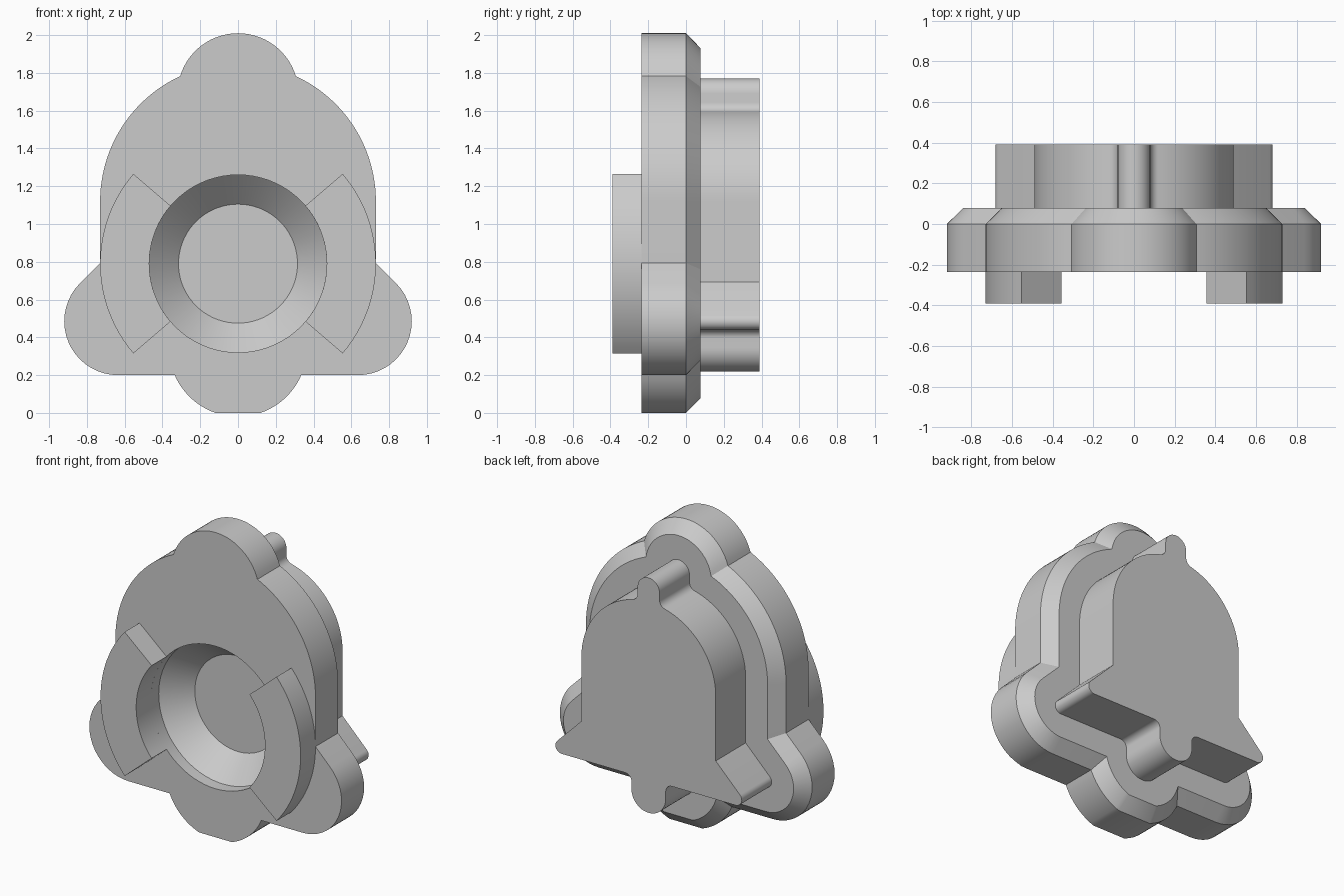
import bpy, bmesh
from math import sin, cos, asin, acos, pi, radians, sqrt

if "Cube" in bpy.data.objects:
    bpy.data.objects.remove(bpy.data.objects["Cube"])

grey = bpy.data.materials.new("plain grey")
grey.diffuse_color = (0.6, 0.6, 0.6, 1)
grey.use_nodes = True
grey.node_tree.nodes["Principled BSDF"].inputs["Base Color"].default_value = grey.diffuse_color


def arc(cx, cz, r, a0, a1, n):
    return [(cx + r * cos(a0 + (a1 - a0) * i / n), cz + r * sin(a0 + (a1 - a0) * i / n))
            for i in range(n + 1)]


def mirrored(half):
    """Close a right-hand half outline (bottom to top) with its mirror image."""
    left = [(-x, z) for x, z in reversed(half) if x > 1e-4]
    return half + left


def add_ring(bm, pts, y):
    return [bm.verts.new((x, y, z)) for x, z in pts]


def bridge(bm, a, b):
    n = len(a)
    for i in range(n):
        j = (i + 1) % n
        bm.faces.new((a[i], a[j], b[j], b[i]))


def cap(bm, *rings):
    """Fill a flat outline; a second ring becomes a hole."""
    edges = []
    for r in rings:
        for i in range(len(r)):
            edges.append(bm.edges.get((r[i], r[(i + 1) % len(r)])))
    bmesh.ops.triangle_fill(bm, edges=edges, use_beauty=True, use_dissolve=False)


def finish(bm, name):
    bmesh.ops.recalc_face_normals(bm, faces=bm.faces[:])
    me = bpy.data.meshes.new(name)
    bm.to_mesh(me)
    bm.free()
    ob = bpy.data.objects.new(name, me)
    bpy.context.collection.objects.link(ob)
    me.materials.append(grey)
    bpy.ops.object.select_all(action='DESELECT')
    ob.select_set(True)
    bpy.context.view_layer.objects.active = ob
    bpy.ops.object.shade_smooth_by_angle(angle=radians(28))
    return ob


def prism(name, pts, y0, y1):
    bm = bmesh.new()
    a, b = add_ring(bm, pts, y0), add_ring(bm, pts, y1)
    bridge(bm, a, b)
    cap(bm, a)
    cap(bm, b)
    return finish(bm, name)


def plate_outline(d):
    """Bell outline grown outward by d."""
    rc = 0.125 + d                                   # clapper lobe, cut flat below
    half = arc(0, 0.345, rc, asin((0.24 - d - 0.345) / rc),
               asin((0.44 - d - 0.345) / rc), 12)
    rr = 0.045 + d                                   # flared rim corner
    half += arc(0.635, 0.485, rr, -pi / 2, pi / 4, 18)
    w = 0.49 + d                                     # straight side and dome
    half.append((w, 0.635 + 0.485 + sqrt(2) * rr - w))
    rk, gap = 0.08 + d, 0.57                         # top knob
    zi = (w * w - rk * rk + gap * gap) / (2 * gap)
    half += arc(0, 1.12, w, 0, asin(zi / w), 24)
    half += arc(0, 1.69, rk, asin((zi - gap) / rk), pi / 2, 14)[1:]
    return mirrored(half)


# Base plate: chamfered at the back, conical pocket in the front
bm = bmesh.new()
outer = [add_ring(bm, plate_outline(d), y)
         for d, y in ((0.24, -0.235), (0.24, 0.0), (0.16, 0.078))]
circle = lambda r: arc(0, 0.79, r, 0, 2 * pi, 72)[:-1]
pocket = [add_ring(bm, circle(r), y)
          for r, y in ((0.47, -0.235), (0.47, -0.155), (0.315, 0.0))]
for rings in (outer, pocket):
    bridge(bm, rings[0], rings[1])
    bridge(bm, rings[1], rings[2])
cap(bm, outer[0], pocket[0])
cap(bm, outer[2])
cap(bm, pocket[2])
finish(bm, "base_plate")

# Raised bell on the back, with filleted clapper and knob
half = arc(0, 0.345, 0.125, -pi / 2, 0, 12)
half += arc(0.17, 0.395, 0.045, pi, pi / 2, 8)
half += arc(0.635, 0.485, 0.045, -pi / 2, pi / 4, 12)
half.append((0.49, 0.635 + 0.485 + sqrt(2) * 0.045 - 0.49))
fz = sqrt(0.54 ** 2 - 0.13 ** 2)
fa = acos(0.13 / 0.54)
half += arc(0, 1.12, 0.49, 0, fa, 24)
half += arc(0.13, 1.12 + fz, 0.05, pi + fa, pi, 8)[1:]
half += arc(0, 1.69, 0.08, 0, pi / 2, 10)
prism("raised_bell", mirrored(half), 0.078, 0.39)

# Curved grip segments on the front
a = radians(40.6)
for name, mid in (("grip_right", 0), ("grip_left", pi)):
    pts = arc(0, 0.79, 0.73, mid - a, mid + a, 24) + arc(0, 0.79, 0.47, mid + a, mid - a, 24)
    prism(name, pts, -0.39, -0.235)
